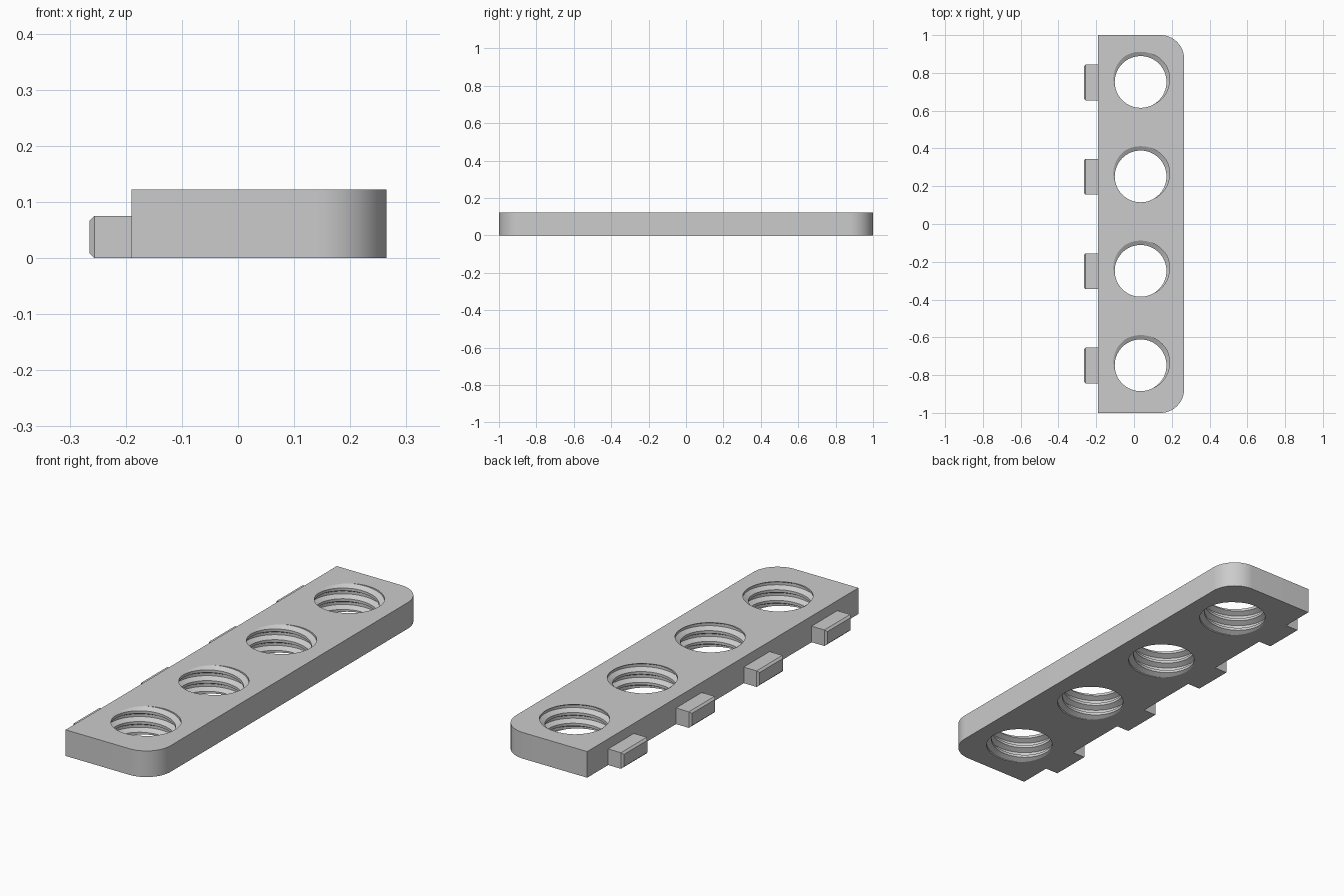
import bpy, bmesh
from math import sin, cos, pi, tau, floor

cube = bpy.data.objects.get("Cube")
if cube:
    bpy.data.objects.remove(cube, do_unlink=True)

HEIGHT, LEFT, RIGHT = 0.122, -0.19, 0.265
ROWS = [-0.75, -0.25, 0.25, 0.75]

grey = bpy.data.materials.new("light grey plastic")
grey.use_nodes = True
colour = (0.6, 0.6, 0.6, 1)
grey.diffuse_color = colour
grey.node_tree.nodes["Principled BSDF"].inputs["Base Color"].default_value = colour


def make_object(name, bm):
    bmesh.ops.recalc_face_normals(bm, faces=bm.faces)
    mesh = bpy.data.meshes.new(name)
    bm.to_mesh(mesh)
    bm.free()
    mesh.materials.append(grey)
    obj = bpy.data.objects.new(name, mesh)
    bpy.context.collection.objects.link(obj)
    return obj


def select_only(obj):
    bpy.ops.object.select_all(action='DESELECT')
    obj.select_set(True)
    bpy.context.view_layer.objects.active = obj


# Plate: outline with two rounded corners, extruded upward
def make_plate(radius=0.125, steps=16):
    outline = [(LEFT, 1), (LEFT, -1)]
    for side, start in ((-1, -pi / 2), (1, 0)):
        for i in range(steps + 1):
            a = start + pi / 2 * i / steps
            outline.append((RIGHT - radius + radius * cos(a),
                            side * (1 - radius) + radius * sin(a)))
    bm = bmesh.new()
    face = bm.faces.new([bm.verts.new((x, y, 0)) for x, y in outline])
    top = bmesh.ops.extrude_face_region(bm, geom=[face])["geom"]
    verts = [v for v in top if isinstance(v, bmesh.types.BMVert)]
    bmesh.ops.translate(bm, vec=(0, 0, HEIGHT), verts=verts)
    return make_object("plate", bm)


# Thread: one turn of the groove as (fraction of pitch, radius)
PITCH, MINOR, MAJOR = 0.05, 0.137, 0.16
GROOVE = [(0, MINOR), (0.25, MAJOR), (0.5, MAJOR), (0.75, MINOR)]
PHASE = HEIGHT / PITCH - 0.375 - 75 / 360


def thread_radius(u):
    u -= floor(u)
    knots = GROOVE + [(1, MINOR)]
    for (u0, r0), (u1, r1) in zip(knots, knots[1:]):
        if u <= u1:
            return r0 + (r1 - r0) * (u - u0) / (u1 - u0)


def make_thread_cutter(x, y, segments=64):
    low, high = -0.02, HEIGHT + 0.02
    bm = bmesh.new()
    columns = []
    for i in range(segments + 1):
        turn = i / segments
        a = turn * tau
        column = []
        for n in range(-6, 8):
            for u, _ in GROOVE:
                z = PITCH * (n + u + turn + PHASE - floor(PHASE))
                z = min(max(z, low), high)
                r = thread_radius(z / PITCH - turn - PHASE + 1e-7)
                column.append(bm.verts.new((x + r * cos(a), y + r * sin(a), z)))
        columns.append(column)
    for a, b in zip(columns, columns[1:]):
        for k in range(len(a) - 1):
            bm.faces.new((a[k], b[k], b[k + 1], a[k + 1]))
    bmesh.ops.remove_doubles(bm, verts=bm.verts, dist=1e-5)
    bmesh.ops.holes_fill(bm, edges=[e for e in bm.edges if e.is_boundary], sides=0)
    return make_object("thread_cutter", bm)


plate = make_plate()
for y in ROWS:
    cutter = make_thread_cutter(0.035, y + 0.002)
    cutter.hide_render = True
    mod = plate.modifiers.new("threaded_hole", 'BOOLEAN')
    mod.operation, mod.solver, mod.object = 'DIFFERENCE', 'EXACT', cutter
    select_only(plate)
    bpy.ops.object.modifier_apply(modifier=mod.name)
    bpy.data.objects.remove(cutter, do_unlink=True)
select_only(plate)
bpy.ops.object.shade_smooth_by_angle(angle=pi / 7)


# Tabs: small blocks on the left edge with a chamfered outer face
def make_tab(index, y):
    outer, inner, width, height = -0.265, LEFT + 0.01, 0.19, 0.075
    bm = bmesh.new()
    bmesh.ops.create_cube(bm, size=1)
    for v in bm.verts:
        v.co = ((outer + inner) / 2 + v.co.x * (inner - outer),
                y + v.co.y * width, (v.co.z + 0.5) * height)
    edges = [e for e in bm.edges if all(v.co.x < LEFT for v in e.verts)]
    bmesh.ops.bevel(bm, geom=edges, offset=0.009, segments=1, affect='EDGES')
    make_object(f"tab_{index}", bm)


for index, y in enumerate(ROWS, 1):
    make_tab(index, y)
